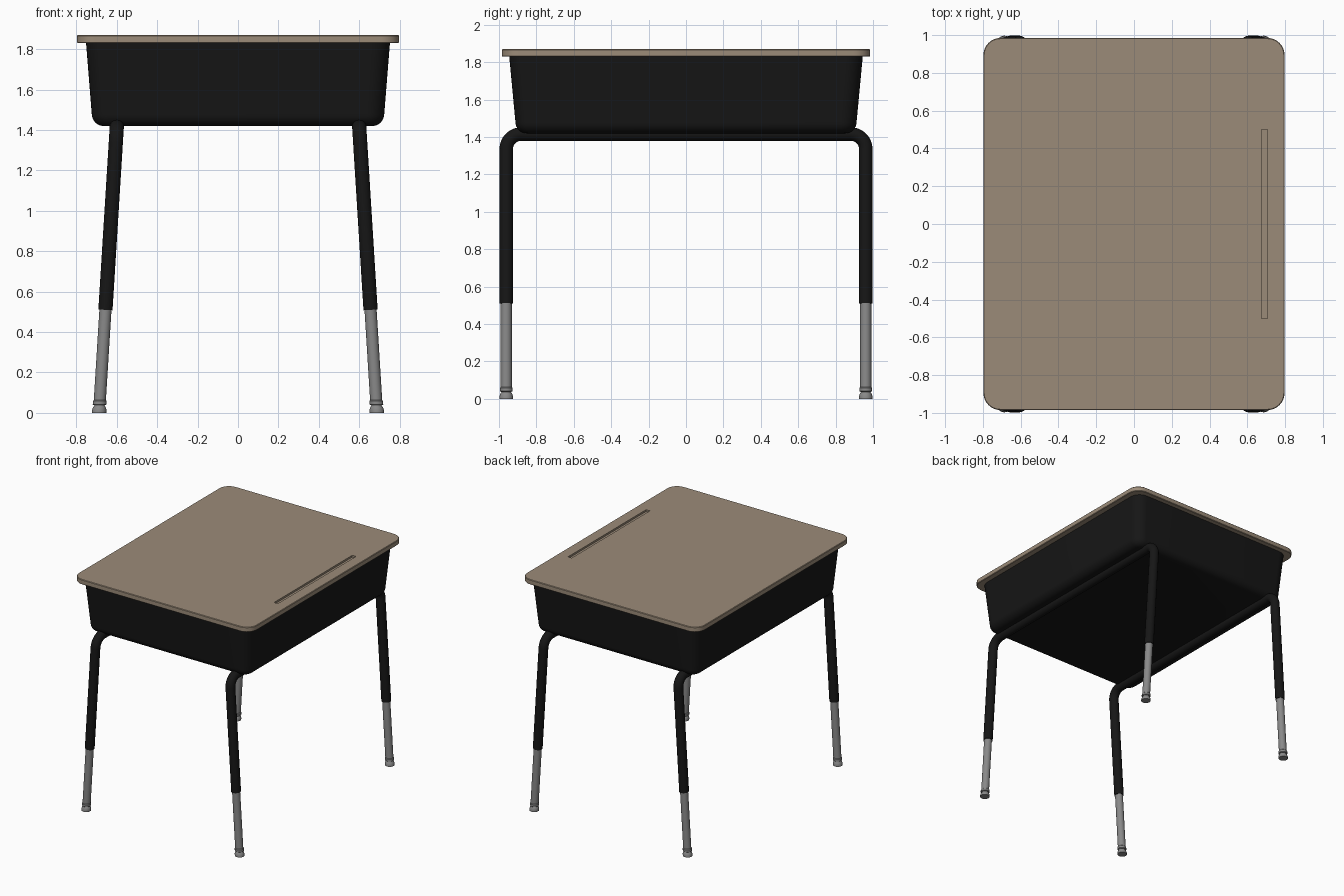
import bpy, bmesh
from math import sin, cos, pi, radians

if "Cube" in bpy.data.objects:
    bpy.data.objects.remove(bpy.data.objects["Cube"])

SLOPE = 0.062      # outward splay of the legs
BAR_Z = 1.416      # height of the bar under the box
BAR_X, LEG_Y, TUBE_R = 0.6, 0.961, 0.036


def material(name, rgb):
    m = bpy.data.materials.new(name)
    m.diffuse_color = (*rgb, 1)
    m.use_nodes = True
    m.node_tree.nodes["Principled BSDF"].inputs["Base Color"].default_value = m.diffuse_color
    return m


wood = material("wood", (0.33, 0.26, 0.19))
black = material("black", (0.008, 0.008, 0.008))
metal = material("metal", (0.25, 0.25, 0.25))


def finish(obj, mat, angle=35):
    if mat:
        obj.data.materials.append(mat)
    bpy.ops.object.select_all(action='DESELECT')
    obj.select_set(True)
    bpy.context.view_layer.objects.active = obj
    bpy.ops.object.shade_smooth_by_angle(angle=radians(angle))
    return obj


def loft(name, rings, mat):
    """Skin a stack of equal-length point loops and cap both ends."""
    bm = bmesh.new()
    loops = [[bm.verts.new(p) for p in ring] for ring in rings]
    n = len(loops[0])
    for a, b in zip(loops, loops[1:]):
        for i in range(n):
            j = (i + 1) % n
            bm.faces.new((a[i], a[j], b[j], b[i]))
    bm.faces.new(loops[0][::-1])
    bm.faces.new(loops[-1])
    bmesh.ops.recalc_face_normals(bm, faces=bm.faces)
    me = bpy.data.meshes.new(name)
    bm.to_mesh(me)
    bm.free()
    obj = bpy.data.objects.new(name, me)
    bpy.context.collection.objects.link(obj)
    return finish(obj, mat)


def rounded_rect(hx, hy, r, z, seg=8):
    pts = []
    for q, (sx, sy) in enumerate([(1, 1), (-1, 1), (-1, -1), (1, -1)]):
        for i in range(seg + 1):
            a = (q + i / seg) * pi / 2
            pts.append((sx * (hx - r) + r * cos(a), sy * (hy - r) + r * sin(a), z))
    return pts


def leg_x(z):
    return BAR_X + SLOPE * (BAR_Z - z)


def lathe(name, profile, sx, sy, mat, seg=24):
    """Round part sheared along the splayed leg axis."""
    rings = [[(sx * leg_x(z) + r * cos(2 * pi * i / seg),
               sy * LEG_Y + r * sin(2 * pi * i / seg), z) for i in range(seg)]
             for r, z in profile]
    return loft(name, rings, mat)


# desktop slab with slightly eased edges
HX, HY, R, E = 0.797, 0.985, 0.09, 0.004
top = loft("desktop", [rounded_rect(HX - E, HY - E, R - E, 1.83),
                       rounded_rect(HX, HY, R, 1.83 + E),
                       rounded_rect(HX, HY, R, 1.87 - E),
                       rounded_rect(HX - E, HY - E, R - E, 1.87)], wood)

# pencil groove
bpy.ops.mesh.primitive_cube_add(size=1, location=(0.691, 0, 1.875))
cutter = bpy.context.object
cutter.name = "groove_cutter"
cutter.scale = (0.034, 1.0, 0.04)
cutter.hide_render = True
cut = top.modifiers.new("groove", 'BOOLEAN')
cut.operation, cut.object, cut.solver = 'DIFFERENCE', cutter, 'EXACT'
bpy.context.view_layer.objects.active = top
bpy.ops.object.modifier_apply(modifier=cut.name)
bpy.data.objects.remove(cutter)

# tapered storage box with rounded bottom edge
BR, BZ = 0.06, 1.42
rings = []
for i in range(9):
    a = i / 8 * pi / 2
    inset = BR * (1 - sin(a))
    rings.append(rounded_rect(0.724 - inset, 0.912 - inset, 0.085 - inset,
                              BZ + BR * (1 - cos(a))))
rings.append(rounded_rect(0.752, 0.945, 0.09, 1.83))
loft("storage_box", rings, black)

# bent tube leg frames
BEND, LEG_END = 0.08, 0.51
half = [(LEG_Y, LEG_END)]
for i in range(11):
    a = i / 10 * pi / 2
    half.append((LEG_Y - BEND + BEND * cos(a), BAR_Z - BEND + BEND * sin(a)))
path = half + [(-y, z) for y, z in reversed(half)]

for sx, side in ((1, "right"), (-1, "left")):
    cu = bpy.data.curves.new(side + "_leg_frame", 'CURVE')
    cu.dimensions = '3D'
    cu.bevel_depth, cu.bevel_resolution, cu.use_fill_caps = TUBE_R, 5, True
    sp = cu.splines.new('POLY')
    sp.points.add(len(path) - 1)
    for p, (y, z) in zip(sp.points, path):
        p.co = (sx * leg_x(z), y, z, 1)
    frame = bpy.data.objects.new(side + "_leg_frame", cu)
    bpy.context.collection.objects.link(frame)
    bpy.ops.object.select_all(action='DESELECT')
    frame.select_set(True)
    bpy.context.view_layer.objects.active = frame
    bpy.ops.object.convert(target='MESH')
    finish(bpy.context.object, black)

    # height-adjusting lower tubes, collars and glides
    for sy, end in ((-1, "front"), (1, "back")):
        tag = f"{end}_{side}_"
        lathe(tag + "lower_leg", [(0.03, 0.05), (0.03, 0.53)], sx, sy, metal)
        lathe(tag + "collar", [(0.029, 0.038), (0.034, 0.042), (0.034, 0.058),
                               (0.03, 0.063)], sx, sy, metal)
        lathe(tag + "glide", [(0.036, 0), (0.036, 0.014), (0.032, 0.027),
                              (0.025, 0.037), (0.025, 0.045)], sx, sy, metal)
